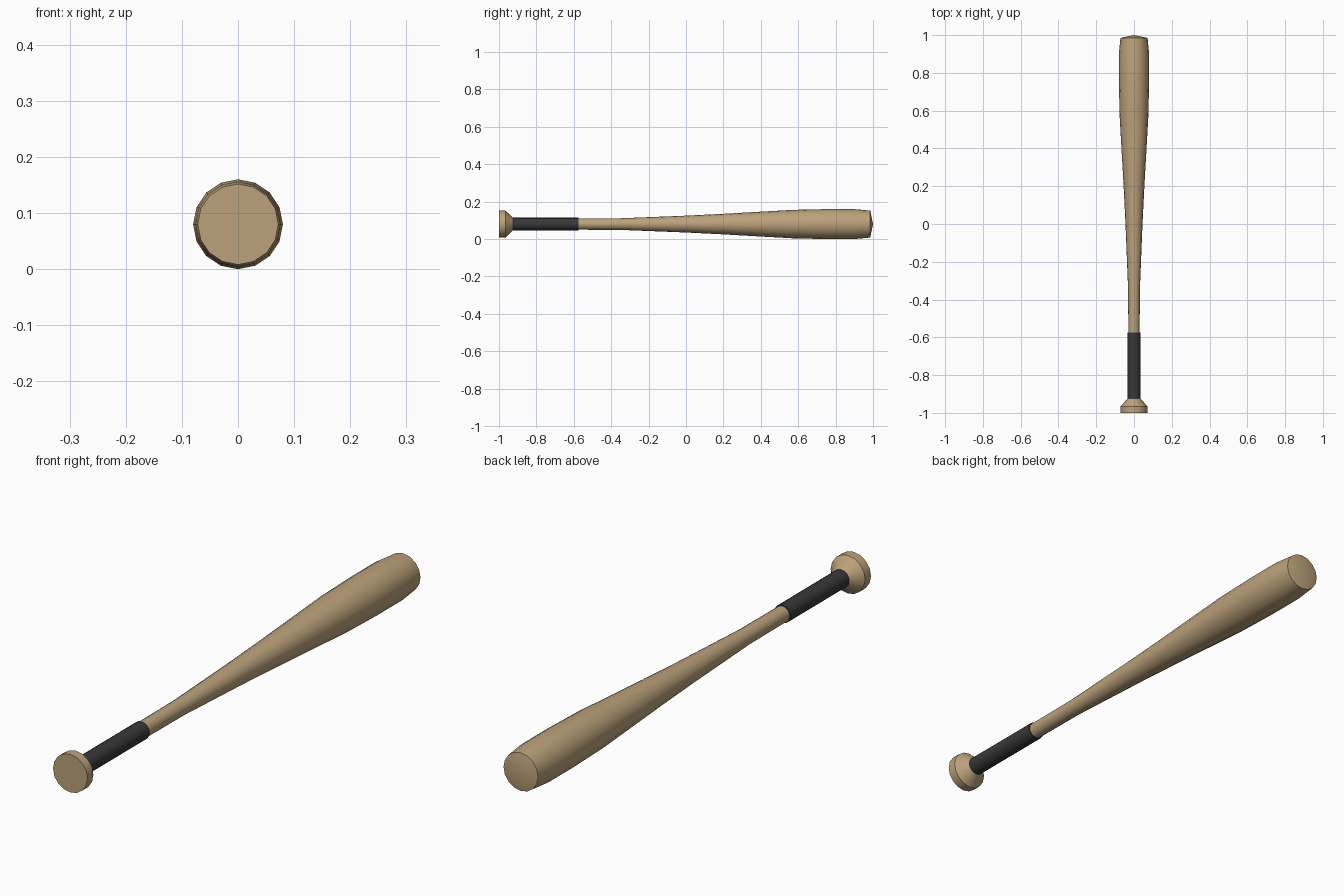
import bpy
import bmesh
from math import cos, sin, pi, radians

SIDES = 16
AXIS_Z = 0.08

if "Cube" in bpy.data.objects:
    bpy.data.objects.remove(bpy.data.objects["Cube"], do_unlink=True)


def make_material(name, colour):
    mat = bpy.data.materials.new(name)
    mat.use_nodes = True
    mat.diffuse_color = colour
    mat.node_tree.nodes["Principled BSDF"].inputs["Base Color"].default_value = colour
    return mat


def lathe(name, profile, material):
    """Turn (y, radius) points around the long axis; radius 0 closes to a tip."""
    bm = bmesh.new()
    rings = []
    for y, r in profile:
        count = SIDES if r else 1
        rings.append([bm.verts.new((r * sin(2 * pi * i / SIDES), y,
                                    AXIS_Z + r * cos(2 * pi * i / SIDES)))
                      for i in range(count)])
    for a, b in zip(rings, rings[1:]):
        for i in range(SIDES):
            j = (i + 1) % SIDES
            if len(a) == 1:
                bm.faces.new((a[0], b[j], b[i]))
            elif len(b) == 1:
                bm.faces.new((a[i], a[j], b[0]))
            else:
                bm.faces.new((a[i], a[j], b[j], b[i]))
    bmesh.ops.recalc_face_normals(bm, faces=bm.faces)
    mesh = bpy.data.meshes.new(name)
    bm.to_mesh(mesh)
    bm.free()
    mesh.materials.append(material)
    obj = bpy.data.objects.new(name, mesh)
    bpy.context.collection.objects.link(obj)
    bpy.ops.object.select_all(action='DESELECT')
    obj.select_set(True)
    bpy.context.view_layer.objects.active = obj
    bpy.ops.object.shade_smooth_by_angle(angle=radians(30))
    return obj


wood = make_material("light wood", (0.50, 0.36, 0.20, 1))
black = make_material("dark grip tape", (0.04, 0.04, 0.042, 1))

# Flared end knob
lathe("knob", [(-1, 0), (-1, 0.072), (-0.965, 0.072), (-0.925, 0.034), (-0.925, 0)], wood)

# Wrapped handle
lathe("grip", [(-0.925, 0), (-0.925, 0.034), (-0.575, 0.034), (-0.575, 0)], black)

# Tapered shaft, barrel and shallow domed tip
lathe("barrel", [(-0.575, 0), (-0.575, 0.030), (-0.35, 0.031), (0, 0.045),
                 (0.2, 0.055), (0.57, 0.076), (0.75, 0.08), (0.9, 0.08),
                 (0.985, 0.072), (1, 0)], wood)
